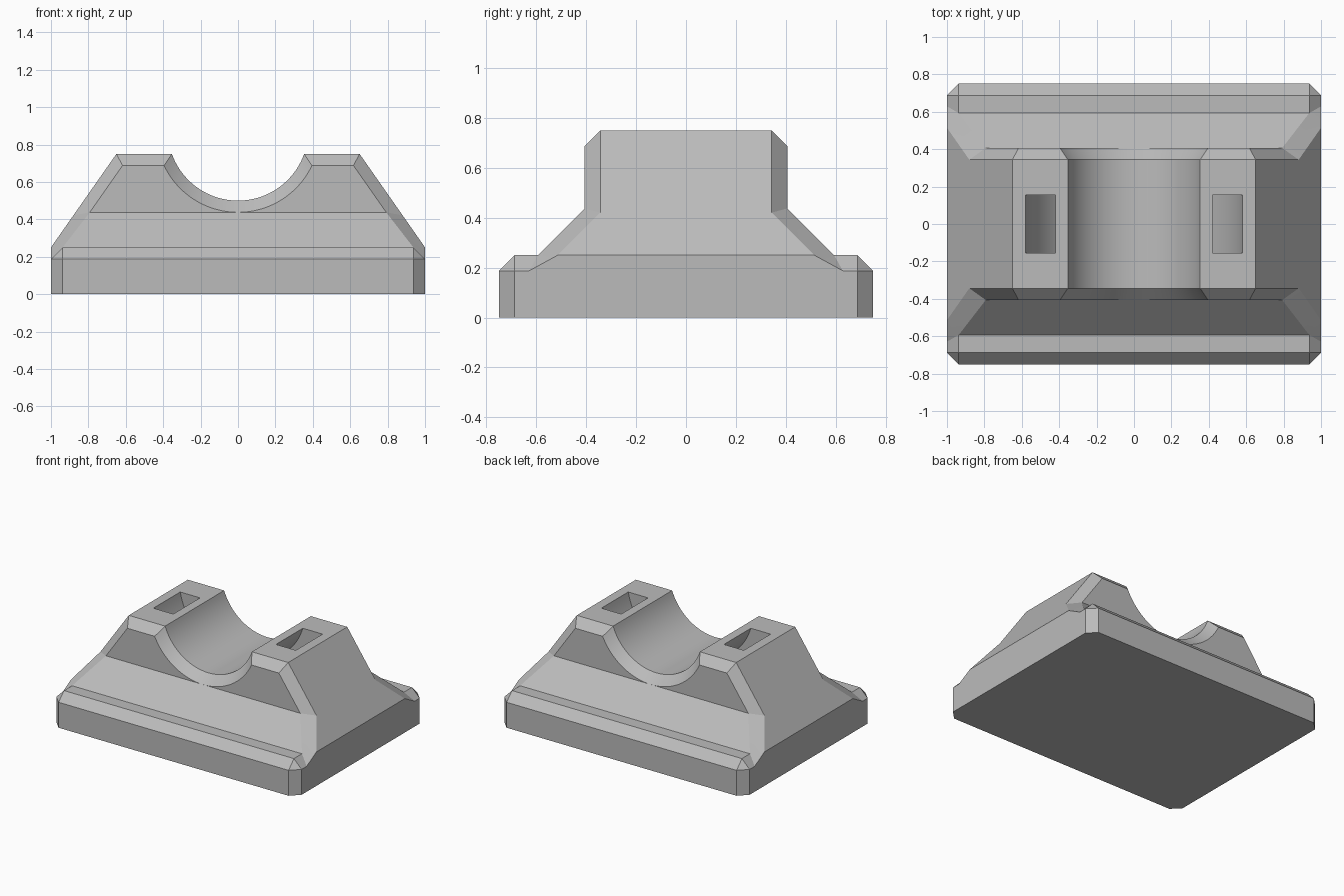
import bpy, bmesh, math

cube = bpy.data.objects.get("Cube")
if cube:
    bpy.data.objects.remove(cube, do_unlink=True)

# Main dimensions
C = 0.0625                      # chamfer size
HX, HY = 1.0, 0.75              # half footprint
BASE, TOP = 0.25, 0.75          # base height, saddle height
SADDLE_Y = 0.40625              # half depth of the saddle
FOOT_Z = 0.4375                 # where the sloping foot meets the saddle
AXIS_Z, BORE = 0.875, 0.375     # cradle axis height and radius
STEPS = 24


def side_x(z):
    """Half width of the sloping end wall at a height."""
    return HX - 0.7 * (z - BASE)


def arc(radius, z_start, y):
    """Quarter of the cradle curve, from its rim down to the middle."""
    a0 = math.asin((AXIS_Z - z_start) / radius)
    pts = []
    for i in range(STEPS + 1):
        a = a0 + (math.pi / 2 - a0) * i / STEPS
        pts.append((radius * math.cos(a), y, AXIS_Z - radius * math.sin(a)))
    return pts


def make_object(name, bm):
    bmesh.ops.remove_doubles(bm, verts=bm.verts, dist=0.0001)
    bmesh.ops.recalc_face_normals(bm, faces=bm.faces)
    mesh = bpy.data.meshes.new(name)
    bm.to_mesh(mesh)
    bm.free()
    obj = bpy.data.objects.new(name, mesh)
    bpy.context.collection.objects.link(obj)
    return obj


# Key points of one quarter of the block
inset = C * math.hypot(1, 0.7)
yi, yb, xb, zb = SADDLE_Y - C, HY - C, HX - C, BASE - C
y_foot = SADDLE_Y + FOOT_Z - BASE
knee_z = FOOT_Z - 0.017
rim, inner = arc(BORE, TOP, yi), arc(BORE, TOP, 0)
outer = arc(BORE + C, TOP - C, SADDLE_Y)

shoulder = (side_x(TOP), yi, TOP)
shoulder_in = (side_x(TOP - C) - inset, SADDLE_Y, TOP - C)
knee = (side_x(knee_z), yi, knee_z)
knee_in = (side_x(FOOT_Z) - inset, SADDLE_Y, FOOT_Z)
toe = (HX, yi + knee_z - BASE, BASE)
toe_in = (xb, y_foot, BASE)
heel = (HX, y_foot + 0.035, zb)
ledge = (xb, yb, BASE)
corner_x, corner_y = (HX, yb, zb), (xb, HY, zb)
floor_x, floor_y = (HX, yb, 0), (xb, HY, 0)


def mid_x(p):
    return (0, p[1], p[2])


def mid_y(p):
    return (p[0], 0, p[2])


quarter = [
    [inner[0], rim[0], shoulder, mid_y(shoulder)],              # top pad
    [rim[0], outer[0], shoulder_in, shoulder],                  # top chamfer
    outer + [knee_in, shoulder_in],                             # saddle face
    [mid_x(knee_in), knee_in, toe_in, mid_x(toe_in)],           # sloping foot
    [mid_x(toe_in), toe_in, ledge, mid_x(ledge)],               # ledge
    [mid_x(ledge), ledge, corner_y, mid_x(corner_y)],           # ledge chamfer
    [mid_x(corner_y), corner_y, floor_y, mid_x(floor_y)],       # long base wall
    [corner_y, corner_x, floor_x, floor_y],                     # corner chamfer
    [ledge, corner_x, corner_y],                                # corner tip
    [floor_x, corner_x, heel, toe, mid_y(toe), mid_y(floor_x)], # end base wall
    [mid_y(toe), toe, knee, shoulder, mid_y(shoulder)],         # sloping end wall
    [shoulder, knee, knee_in, shoulder_in],                     # upper edge chamfer
    [knee, toe, toe_in, knee_in],                               # lower edge chamfer
    [toe, heel, toe_in],
    [toe_in, heel, corner_x, ledge],
    [(0, 0, 0), mid_y(floor_x), floor_x, floor_y, mid_x(floor_y)],
]
for i in range(STEPS):                                          # cradle and its rim
    quarter.append([inner[i], inner[i + 1], rim[i + 1], rim[i]])
    quarter.append([rim[i], rim[i + 1], outer[i + 1], outer[i]])

# Mirror the quarter into the whole block
bm = bmesh.new()
for sx in (1, -1):
    for sy in (1, -1):
        for face in quarter:
            bm.faces.new([bm.verts.new((x * sx, y * sy, z)) for x, y, z in face])
block = make_object("cradle_block", bm)

# Curved strap channel running under the cradle between the two top slots
bm = bmesh.new()
rings = []
for i in range(2 * STEPS + 1):
    a = math.pi * i / (2 * STEPS)
    rings.append([bm.verts.new((r * math.cos(a), y, AXIS_Z - r * math.sin(a)))
                  for r, y in ((BORE + C, -0.156), (0.594, -0.156),
                               (0.594, 0.156), (BORE + C, 0.156))])
for a, b in zip(rings, rings[1:]):
    for k in range(4):
        n = (k + 1) % 4
        bm.faces.new((a[k], a[n], b[n], b[k]))
bm.faces.new(rings[0])
bm.faces.new(rings[-1])
cutter = make_object("strap_channel_cutter", bm)
cutter.hide_render = True

bpy.ops.object.select_all(action='DESELECT')
block.select_set(True)
bpy.context.view_layer.objects.active = block
cut = block.modifiers.new("strap_channel", 'BOOLEAN')
cut.operation, cut.solver, cut.object = 'DIFFERENCE', 'EXACT', cutter
bpy.ops.object.modifier_apply(modifier=cut.name)
bpy.data.objects.remove(cutter, do_unlink=True)

# Plain grey
grey = bpy.data.materials.new("plain_grey")
grey.use_nodes = True
colour = (0.5, 0.5, 0.5, 1)
grey.diffuse_color = colour
grey.node_tree.nodes["Principled BSDF"].inputs["Base Color"].default_value = colour
block.data.materials.clear()
block.data.materials.append(grey)
bpy.ops.object.shade_smooth_by_angle(angle=math.radians(20))
